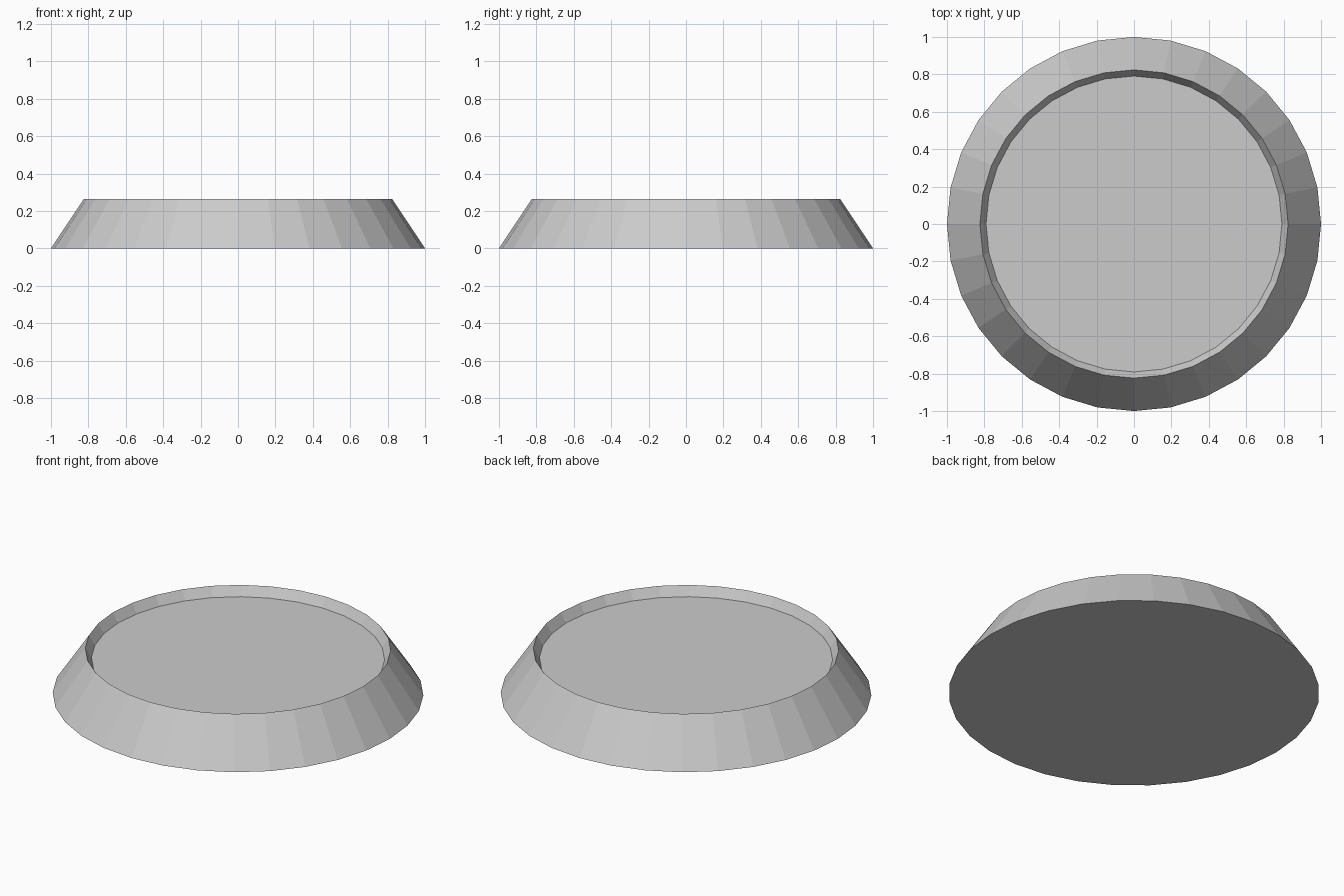
import bpy, bmesh
from math import cos, sin, pi

if "Cube" in bpy.data.objects:
    bpy.data.objects.remove(bpy.data.objects["Cube"])

SIDES = 32
# (radius, height): base edge, sharp rim, recessed floor edge
PROFILE = [(1.0, 0.0), (0.824, 0.265), (0.791, 0.21)]

bm = bmesh.new()
rings = [[bm.verts.new((r * cos(2 * pi * i / SIDES), r * sin(2 * pi * i / SIDES), z))
          for i in range(SIDES)] for r, z in PROFILE]

# Sloped outer wall and inner lip
for low, high in zip(rings, rings[1:]):
    for i in range(SIDES):
        j = (i + 1) % SIDES
        bm.faces.new((low[i], low[j], high[j], high[i]))

# Underside and recessed floor
bm.faces.new(rings[0][::-1])
bm.faces.new(rings[-1])

mesh = bpy.data.meshes.new("round_dish")
bm.to_mesh(mesh)
bm.free()
bpy.context.collection.objects.link(bpy.data.objects.new("round_dish", mesh))
